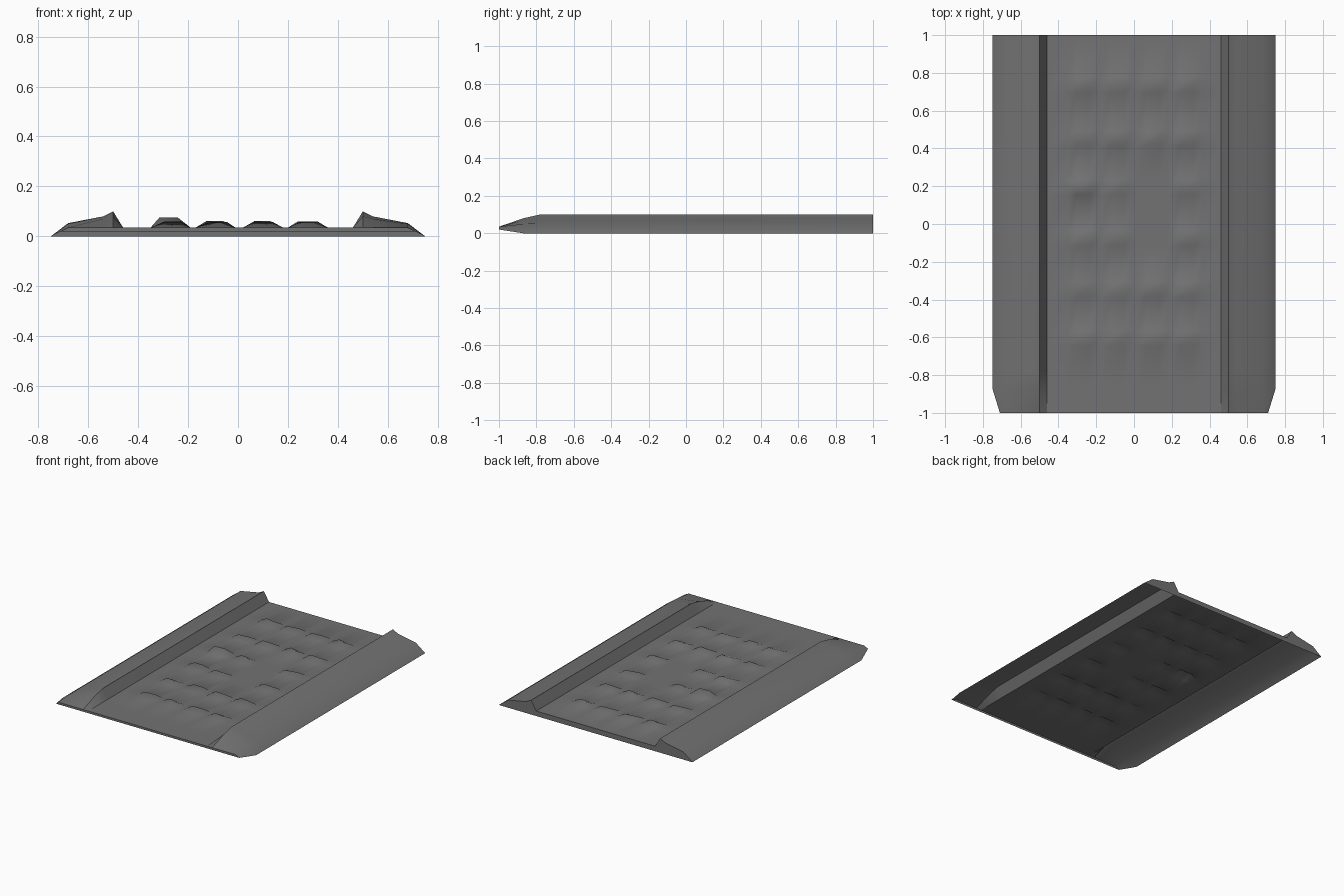
import bpy
import math
import random

random.seed(4)
cube = bpy.data.objects.get("Cube")
if cube:
    bpy.data.objects.remove(cube, do_unlink=True)

grey = bpy.data.materials.new("mid_grey")
grey.use_nodes = True
GREY = (0.17, 0.17, 0.17, 1)
grey.diffuse_color = GREY
grey.node_tree.nodes["Principled BSDF"].inputs["Base Color"].default_value = GREY


def make(name, verts, faces, smooth_angle=None):
    mesh = bpy.data.meshes.new(name)
    mesh.from_pydata(verts, [], faces)
    mesh.materials.append(grey)
    ob = bpy.data.objects.new(name, mesh)
    bpy.context.collection.objects.link(ob)
    if smooth_angle:
        bpy.ops.object.select_all(action="DESELECT")
        ob.select_set(True)
        bpy.context.view_layer.objects.active = ob
        bpy.ops.object.shade_smooth_by_angle(angle=math.radians(smooth_angle))
    return ob


def grid_faces(rows, cols, flip=False):
    faces = []
    for r in range(rows - 1):
        for c in range(cols - 1):
            i = r * cols + c
            f = (i, i + 1, i + cols + 1, i + cols)
            faces.append(f[::-1] if flip else f)
    return faces


FLOOR = 0.035
NOSE = -0.87
INNER = 0.46
BOTTOM_FRONT = 0.02

# Bed with rows of raised cleats, folded out of one sheet
columns = [-0.27, -0.09, 0.10, 0.28]
rows = [-0.60, -0.34, -0.07, 0.20, 0.46, 0.74]
missing = {(2, 2), (2, 3)}
peaks = {(r, c): 0.06 + random.uniform(-0.006, 0.002)
         for r in range(len(rows)) for c in range(len(columns)) if (c, r) not in missing}
peaks[(3, 0)] = 0.075

xs = [(-INNER, None)]
for c, x in enumerate(columns):
    xs += [(x - 0.08, None), (x - 0.035, c), (x + 0.035, c), (x + 0.08, None)]
xs.append((INNER, None))
ys = [(NOSE, None)]
for r, y in enumerate(rows):
    ys += [(y - 0.045, None), (y, r), (y + 0.035, None)]
ys.append((1, None))
verts = []
for y, r in ys:
    for x, c in xs:
        lean = random.uniform(-0.015, 0.015) if (r, c) in peaks else 0
        verts.append((x + lean, y + lean, peaks.get((r, c), FLOOR)))
make("bed", verts, grid_faces(len(ys), len(xs)), 70)

# Sloping front lip and its thin edge
make("front_lip", [(-INNER, -1, FLOOR), (INNER, -1, FLOOR),
                   (INNER, NOSE, FLOOR), (-INNER, NOSE, FLOOR)], [(0, 1, 2, 3)])
make("front_edge", [(-0.71, -1, BOTTOM_FRONT), (0.71, -1, BOTTOM_FRONT),
                    (0.68, -1, FLOOR), (-0.68, -1, FLOOR)], [(0, 1, 2, 3)])

# Side rails: a ridged profile lofted along the length, tapering at the nose
full = [(INNER, FLOOR), (0.5, 0.1), (0.54, 0.08), (0.68, 0.053), (0.75, 0)]
shoulder = [(INNER, FLOOR), (0.5, 0.08), (0.54, 0.07), (0.68, 0.05), (0.75, 0)]
tip = [(INNER, FLOOR), (0.5, FLOOR), (0.54, FLOOR), (0.68, FLOOR), (0.71, BOTTOM_FRONT)]
stations = [(-1, tip), (NOSE, shoulder), (-0.78, full), (1, full)]
for side, name in ((1, "left_rail"), (-1, "right_rail")):
    verts = [(side * x, y, z) for y, prof in stations for x, z in prof]
    make(name, verts, grid_faces(len(stations), len(full), side < 0), 35)

# Back end wall closing the profile
outline = [(x, 1, z) for x, z in full] + [(-x, 1, z) for x, z in reversed(full)]
make("back_wall", outline, [tuple(reversed(range(len(outline))))])
